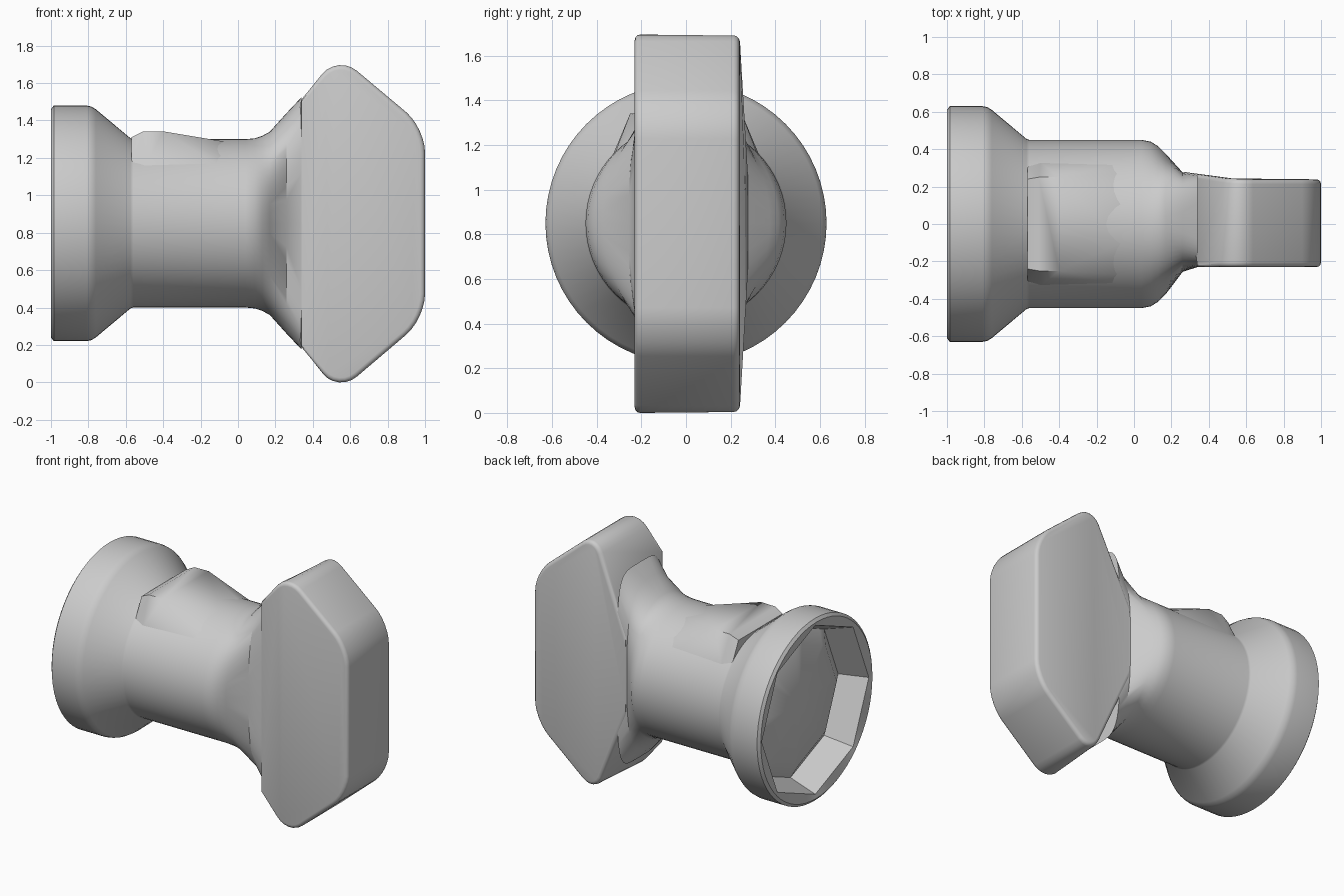
import bpy, bmesh, math

cube = bpy.data.objects.get("Cube")
if cube:
    bpy.data.objects.remove(cube)

MID = 0.85  # height of the main axis
SEG = 64

grey = bpy.data.materials.new("plain grey")
grey.use_nodes = True
grey.diffuse_color = (0.6, 0.6, 0.6, 1)
grey.node_tree.nodes["Principled BSDF"].inputs["Base Color"].default_value = (0.6, 0.6, 0.6, 1)


def make(name, bm, angle=35):
    bmesh.ops.recalc_face_normals(bm, faces=bm.faces[:])
    mesh = bpy.data.meshes.new(name)
    bm.to_mesh(mesh)
    bm.free()
    mesh.materials.append(grey)
    obj = bpy.data.objects.new(name, mesh)
    bpy.context.collection.objects.link(obj)
    bpy.ops.object.select_all(action="DESELECT")
    obj.select_set(True)
    bpy.context.view_layer.objects.active = obj
    bpy.ops.object.shade_smooth_by_angle(angle=math.radians(angle))


def ring(bm, x, ry, rz, power=2, shift=0):
    """Superellipse cross-section around the main axis."""
    verts = []
    for i in range(SEG):
        a = math.tau * i / SEG
        c, s = math.cos(a), math.sin(a)
        y = math.copysign(abs(c) ** (2 / power), c) * ry
        z = math.copysign(abs(s) ** (2 / power), s) * rz
        verts.append(bm.verts.new((x, y + shift, MID + z)))
    return verts


def octagon_ring(bm, x, r):
    """Octagon outline sampled with the same count as a round ring."""
    verts = []
    for i in range(SEG):
        a = math.tau * i / SEG
        off = a % (math.pi / 4) - math.pi / 8
        d = r * math.cos(math.pi / 8) / math.cos(off)
        verts.append(bm.verts.new((x, d * math.cos(a), MID + d * math.sin(a))))
    return verts


# Body: recessed flange, barrel and neck that flattens into the paddle
bm = bmesh.new()
rings = [octagon_ring(bm, -0.86, 0.42), octagon_ring(bm, -0.8, 0.52), octagon_ring(bm, -0.99, 0.585)]
sections = [(-1, 0.61, 0.61), (-0.985, 0.63, 0.63), (-0.81, 0.63, 0.63),
            (-0.785, 0.625, 0.625), (-0.76, 0.61, 0.61), (-0.575, 0.455, 0.455),
            (-0.56, 0.45, 0.45), (0.04, 0.45, 0.45), (0.09, 0.44, 0.455),
            (0.13, 0.415, 0.468), (0.17, 0.375, 0.49, 2.1),
            (0.26, 0.266, 0.59, 3, 0.01), (0.34, 0.248, 0.675, 5, 0.018)]
rings += [ring(bm, *s) for s in sections]
for a, b in zip(rings, rings[1:]):
    for i in range(SEG):
        j = (i + 1) % SEG
        bm.faces.new((a[i], a[j], b[j], b[i]))
bm.faces.new(rings[-1])
# Domed floor of the recess
dome = bm.verts.new((-0.88, 0, MID))
for i in range(SEG):
    bm.faces.new((rings[0][i], rings[0][(i + 1) % SEG], dome))
make("flanged_barrel", bm)

# Paddle: rounded hexagonal plate whose back face reaches further along the neck
tip = [(0.535, 1.75), (1, 1.36), (1, 0.34), (0.535, -0.055)]
bm = bmesh.new()
front = [bm.verts.new((x, -0.23, z)) for x, z in [(0.34, 1.525)] + tip + [(0.34, 0.175)]]
back = [bm.verts.new((x, 0.278 if x < 0.5 else 0.238, z))
        for x, z in [(0.27, 1.12)] + tip + [(0.27, 0.58)]]
bm.faces.new(front)
bm.faces.new(back)
for i in range(6):
    j = (i + 1) % 6
    bm.faces.new((front[i], front[j], back[j], back[i]))
corners = [e for e in bm.edges
           if abs((e.verts[0].co - e.verts[1].co).normalized().y) > 0.95 and e.verts[0].co.x > 0.5]
bmesh.ops.bevel(bm, geom=corners, offset=0.132, segments=6, profile=0.5, affect="EDGES")
bmesh.ops.recalc_face_normals(bm, faces=bm.faces[:])
rims = [e for e in bm.edges if any(abs(f.normal.y) > 0.9 for f in e.link_faces)
        and any(abs(f.normal.y) < 0.6 for f in e.link_faces)
        and max(v.co.x for v in e.verts) > 0.36]
bmesh.ops.bevel(bm, geom=rims, offset=0.025, segments=3, profile=0.5, affect="EDGES")
make("paddle", bm)

# Raised wedge on top of the barrel
bm = bmesh.new()
for s in (-1, 1):
    for x, y, z in [(-0.57, 0.24, 1.31), (-0.51, 0.25, 1.34), (-0.4, 0.25, 1.342),
                    (-0.06, 0.1, 1.285), (-0.08, 0.27, 1.205), (-0.1, 0.32, 1.16),
                    (-0.5, 0.33, 1.15), (-0.57, 0.31, 1.17)]:
        bm.verts.new((x, s * y, z))
bmesh.ops.convex_hull(bm, input=bm.verts[:])
make("top_wedge", bm, 30)
